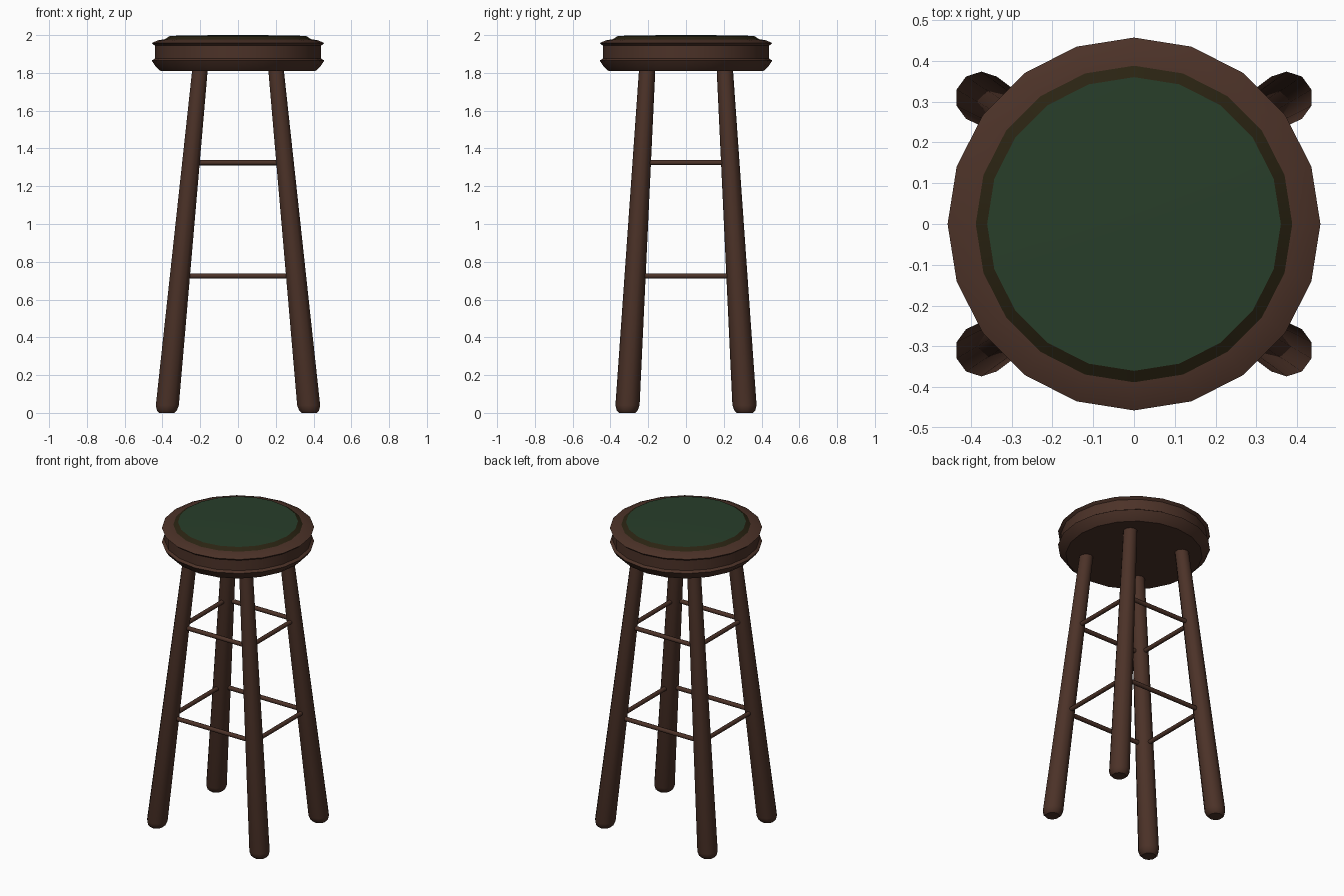
import bpy, bmesh, math
from mathutils import Vector

if "Cube" in bpy.data.objects:
    bpy.data.objects.remove(bpy.data.objects["Cube"])


def material(name, rgb):
    m = bpy.data.materials.new(name)
    m.diffuse_color = (*rgb, 1)
    m.use_nodes = True
    m.node_tree.nodes["Principled BSDF"].inputs["Base Color"].default_value = m.diffuse_color
    return m


WOOD = material("dark wood", (0.072, 0.032, 0.021))
TRIM = material("olive trim", (0.023, 0.017, 0.006))
GREEN = material("green leather", (0.021, 0.048, 0.023))


def loft(name, rings, sides, mat, start=0.0, axis=None, cap_ends=(True, True), angle=42):
    """Skin circles given as (centre, radius) into one tube; rings lie across the axis."""
    rot = Vector((0, 0, 1)).rotation_difference(Vector(axis or (0, 0, 1)))
    bm = bmesh.new()
    loops = []
    for centre, r in rings:
        loops.append([bm.verts.new(Vector(centre) + rot @ Vector(
            (r * math.cos(start + math.tau * i / sides),
             r * math.sin(start + math.tau * i / sides), 0))) for i in range(sides)])
    for a, b in zip(loops, loops[1:]):
        for i in range(sides):
            j = (i + 1) % sides
            bm.faces.new((a[i], a[j], b[j], b[i]))
    if cap_ends[0]:
        bm.faces.new(loops[0][::-1])
    if cap_ends[1]:
        bm.faces.new(loops[-1])
    me = bpy.data.meshes.new(name)
    bm.to_mesh(me)
    bm.free()
    me.materials.append(mat)
    ob = bpy.data.objects.new(name, me)
    bpy.context.collection.objects.link(ob)
    bpy.ops.object.select_all(action='DESELECT')
    ob.select_set(True)
    bpy.context.view_layer.objects.active = ob
    bpy.ops.object.shade_smooth_by_angle(angle=math.radians(angle))
    return ob


def turned(name, profile, mat, caps):
    return loft(name, [((0, 0, z), r) for r, z in profile], 20, mat, cap_ends=caps)


# Seat: grooved wooden rim, trim band and cushion top
turned("seat_rim", [(0.41, 1.81), (0.437, 1.835), (0.457, 1.865), (0.44, 1.876),
                    (0.44, 1.944), (0.457, 1.958), (0.425, 1.972), (0.388, 1.978)],
       WOOD, (True, False))
turned("seat_trim", [(0.388, 1.978), (0.36, 1.996)], TRIM, (False, False))
turned("seat_cushion", [(0.36, 1.996), (0.2, 1.999), (0.05, 2.0)], GREEN, (False, True))


# Splayed legs
def leg_centre(z):
    t = z / 1.81
    return 0.378 - 0.176 * t, 0.312 - 0.106 * t


for fb, sy in (("front", -1), ("back", 1)):
    for lr, sx in (("left", -1), ("right", 1)):
        rings = []
        for z, r in ((0, 0.043), (0.012, 0.055), (0.04, 0.064), (1.83, 0.043)):
            x, y = leg_centre(z)
            rings.append(((sx * x, sy * y, z), r))
        loft(f"{fb}_{lr}_leg", rings, 10, WOOD, start=math.pi / 2)

# Two levels of rungs between the legs
for level, z, inset in (("lower", 0.725, 0.04), ("upper", 1.325, 0.035)):
    x, y = leg_centre(z)
    for s, side_x, side_y in ((-1, "left", "front"), (1, "right", "back")):
        hx, hy = x - inset, y - inset
        loft(f"{level}_{side_y}_rung", [((-hx, s * y, z), 0.014), ((hx, s * y, z), 0.014)],
             10, WOOD, axis=(1, 0, 0))
        loft(f"{level}_{side_x}_rung", [((s * x, -hy, z), 0.014), ((s * x, hy, z), 0.014)],
             10, WOOD, axis=(0, 1, 0))
